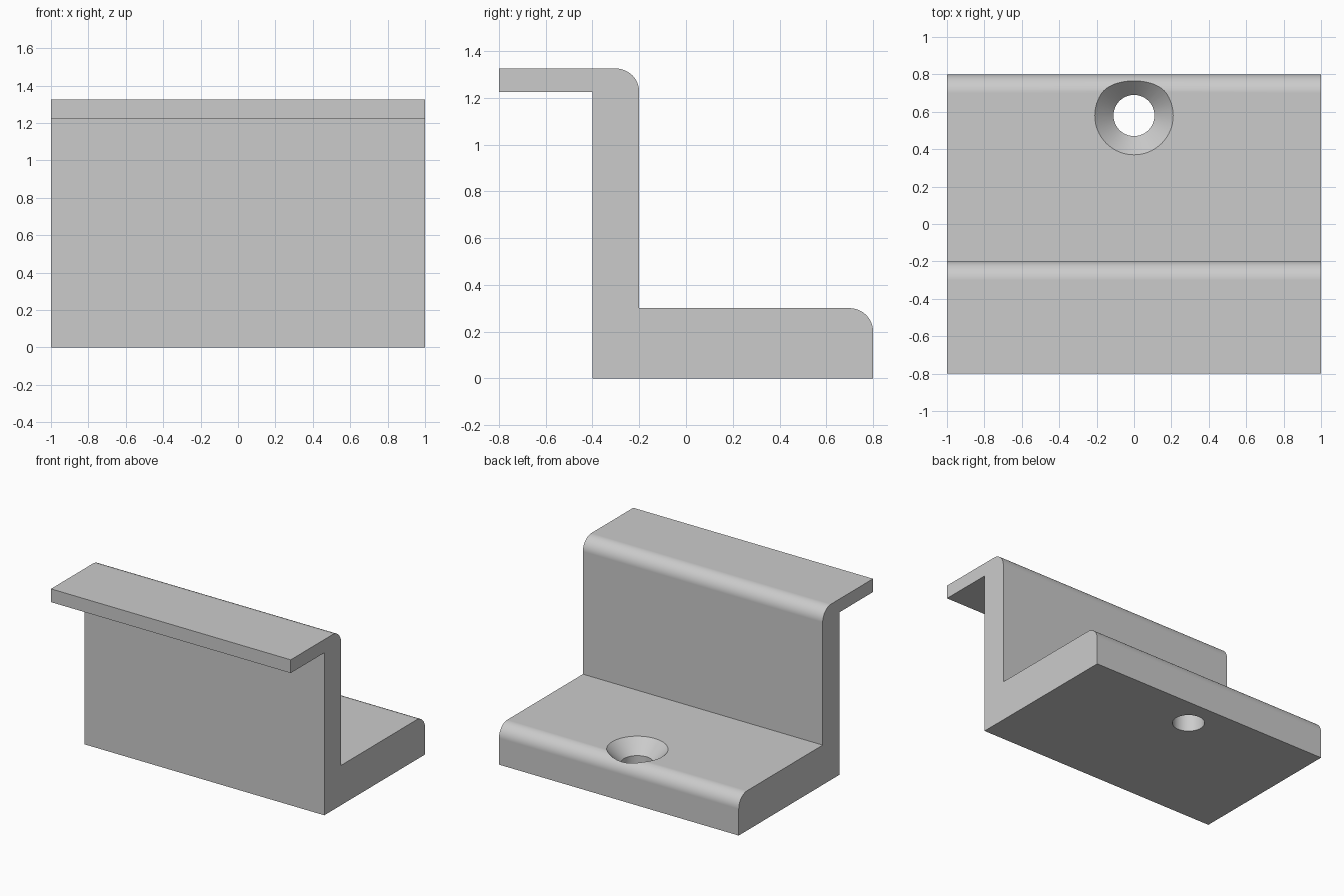
import bpy, bmesh
from math import sin, cos, pi, radians

cube = bpy.data.objects.get("Cube")
if cube:
    bpy.data.objects.remove(cube, do_unlink=True)

LENGTH = 2.0
FILLET = 0.1
BASE_TOP = 0.3
HOLE_Y, HOLE_R, SINK_R = 0.58, 0.11, 0.21

grey = bpy.data.materials.new("plain grey")
grey.use_nodes = True
grey.diffuse_color = (0.6, 0.6, 0.6, 1)
grey.node_tree.nodes["Principled BSDF"].inputs["Base Color"].default_value = grey.diffuse_color


def add_object(name, bm):
    bmesh.ops.recalc_face_normals(bm, faces=bm.faces)
    mesh = bpy.data.meshes.new(name)
    bm.to_mesh(mesh)
    bm.free()
    mesh.materials.append(grey)
    obj = bpy.data.objects.new(name, mesh)
    bpy.context.collection.objects.link(obj)
    return obj


def rounded_corner(y, z, steps=12):
    """Quarter arc rounding an outer corner at the upper back."""
    angles = [pi / 2 * i / steps for i in range(steps + 1)]
    return [(y - FILLET + FILLET * cos(a), z - FILLET + FILLET * sin(a)) for a in angles]


# Stepped bracket: side profile extruded along x
profile = [(-0.4, 0), (0.8, 0), *rounded_corner(0.8, BASE_TOP), (-0.2, BASE_TOP),
           *rounded_corner(-0.2, 1.325), (-0.8, 1.325), (-0.8, 1.225), (-0.4, 1.225)]
bm = bmesh.new()
side = bm.faces.new([bm.verts.new((-LENGTH / 2, y, z)) for y, z in profile])
ext = bmesh.ops.extrude_face_region(bm, geom=[side], use_keep_orig=True)
moved = [g for g in ext["geom"] if isinstance(g, bmesh.types.BMVert)]
bmesh.ops.translate(bm, verts=moved, vec=(LENGTH, 0, 0))
bracket = add_object("bracket", bm)

# Countersunk screw hole cutter: straight bore opening into a 45 degree cone
bm = bmesh.new()
over = 0.1
sink_z = BASE_TOP - (SINK_R - HOLE_R)
section = [(0, -over), (HOLE_R, -over), (HOLE_R, sink_z),
           (SINK_R + over, BASE_TOP + over), (0, BASE_TOP + over)]
verts = [bm.verts.new((r, HOLE_Y, z)) for r, z in section]
edges = [bm.edges.new(pair) for pair in zip(verts, verts[1:])]
bmesh.ops.spin(bm, geom=verts + edges, cent=(0, HOLE_Y, 0), axis=(0, 0, 1),
               angle=2 * pi, steps=64, use_merge=True)
bmesh.ops.remove_doubles(bm, verts=bm.verts, dist=1e-5)
cutter = add_object("screw_hole_cutter", bm)
cutter.hide_render = True

# Cut the hole, then shade the rounded edges smoothly
cut = bracket.modifiers.new("screw hole", "BOOLEAN")
cut.operation = "DIFFERENCE"
cut.solver = "EXACT"
cut.object = cutter
bpy.ops.object.select_all(action="DESELECT")
bracket.select_set(True)
bpy.context.view_layer.objects.active = bracket
bpy.ops.object.modifier_apply(modifier=cut.name)
bpy.data.objects.remove(cutter, do_unlink=True)
bpy.ops.object.shade_smooth_by_angle(angle=radians(30))
weighted = bracket.modifiers.new("even flat faces", "WEIGHTED_NORMAL")
weighted.keep_sharp = True
